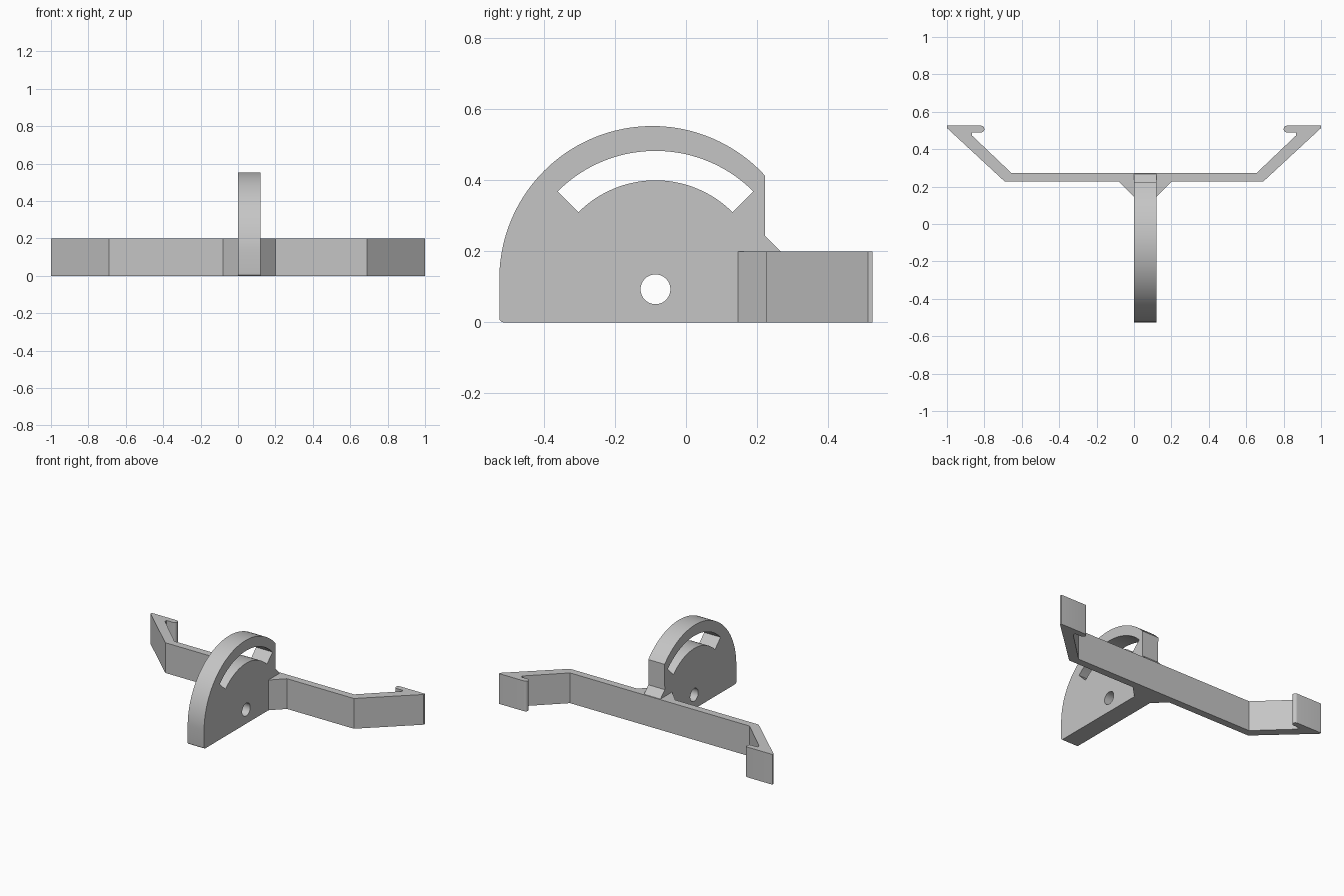
import bpy, bmesh
from math import cos, sin, radians, atan2, degrees
from mathutils import Matrix

cube = bpy.data.objects.get("Cube")
if cube:
    bpy.data.objects.remove(cube, do_unlink=True)

grey = bpy.data.materials.new("light grey plastic")
grey.use_nodes = True
COLOUR = (0.56, 0.56, 0.56, 1)
grey.diffuse_color = COLOUR
grey.node_tree.nodes["Principled BSDF"].inputs["Base Color"].default_value = COLOUR


def arc(cx, cy, r, a0, a1, n):
    """Points on an arc, angles in degrees."""
    steps = [radians(a0 + (a1 - a0) * i / n) for i in range(n + 1)]
    return [(cx + r * cos(a), cy + r * sin(a)) for a in steps]


def extrude_profile(name, loops, depth, matrix):
    """Extrude an outline, with any holes, from 0 to depth along its normal."""
    curve = bpy.data.curves.new(name + "_profile", "CURVE")
    curve.dimensions = "2D"
    curve.fill_mode = "BOTH"
    curve.extrude = depth / 2
    for loop in loops:
        spline = curve.splines.new("POLY")
        spline.points.add(len(loop) - 1)
        for point, (u, v) in zip(spline.points, loop):
            point.co = (u, v, 0, 1)
        spline.use_cyclic_u = True
    temp = bpy.data.objects.new(name + "_temp", curve)
    bpy.context.collection.objects.link(temp)
    bpy.context.view_layer.update()
    graph = bpy.context.evaluated_depsgraph_get()
    mesh = bpy.data.meshes.new_from_object(temp.evaluated_get(graph))
    bpy.data.objects.remove(temp, do_unlink=True)
    bpy.data.curves.remove(curve)

    bm = bmesh.new()
    bm.from_mesh(mesh)
    bmesh.ops.remove_doubles(bm, verts=bm.verts, dist=1e-5)
    bmesh.ops.transform(bm, matrix=matrix @ Matrix.Translation((0, 0, depth / 2)), verts=bm.verts)
    bmesh.ops.recalc_face_normals(bm, faces=bm.faces)
    bm.to_mesh(mesh)
    bm.free()
    mesh.name = name
    mesh.materials.clear()
    mesh.materials.append(grey)
    obj = bpy.data.objects.new(name, mesh)
    bpy.context.collection.objects.link(obj)
    bpy.ops.object.select_all(action="DESELECT")
    obj.select_set(True)
    bpy.context.view_layer.objects.active = obj
    bpy.ops.object.shade_smooth_by_angle(angle=radians(30))
    return obj


# Mounting bar: front edge with gusset, angled arms and rounded hooks
FRONT, BACK, END = 0.226, 0.274, 0.526
hook = [(0.69, FRONT), (1.0, 0.513), (1.0, END)]
hook += arc(0.8185, END - 0.0185, 0.0185, 90, 270, 10)
hook += [(0.865, 0.489), (0.865, 0.472), (0.657, BACK)]
left_hook = [(-x, y) for x, y in reversed(hook)]
gusset = [(-0.08, FRONT), (0, 0.146), (0.12, 0.146), (0.2, FRONT)]
extrude_profile("mounting_bar", [gusset + hook + left_hook], 0.2, Matrix())

# Upright plate: rounded outline with pivot hole and curved slot
RIM_Y, RIM_Z, RIM_R = -0.095, 0.122, 0.431
EDGE = 0.222
start = degrees(atan2(0.29, EDGE - RIM_Y))
outline = arc(RIM_Y, RIM_Z, RIM_R, start, 180, 64)
outline += arc(-0.514, 0.012, 0.012, 180, 270, 6)
outline += [(0.267, 0), (0.267, 0.2), (EDGE, 0.245)]

PIVOT = (-0.086, 0.093)
pivot_hole = arc(*PIVOT, 0.042, 0, 351, 39)
slot = arc(*PIVOT, 0.39, 45, 135, 36) + arc(*PIVOT, 0.307, 135, 45, 36)
to_side = Matrix(((0, 0, 1, 0), (1, 0, 0, 0), (0, 1, 0, 0), (0, 0, 0, 1)))
extrude_profile("slotted_plate", [outline, pivot_hole, slot], 0.12, to_side)
